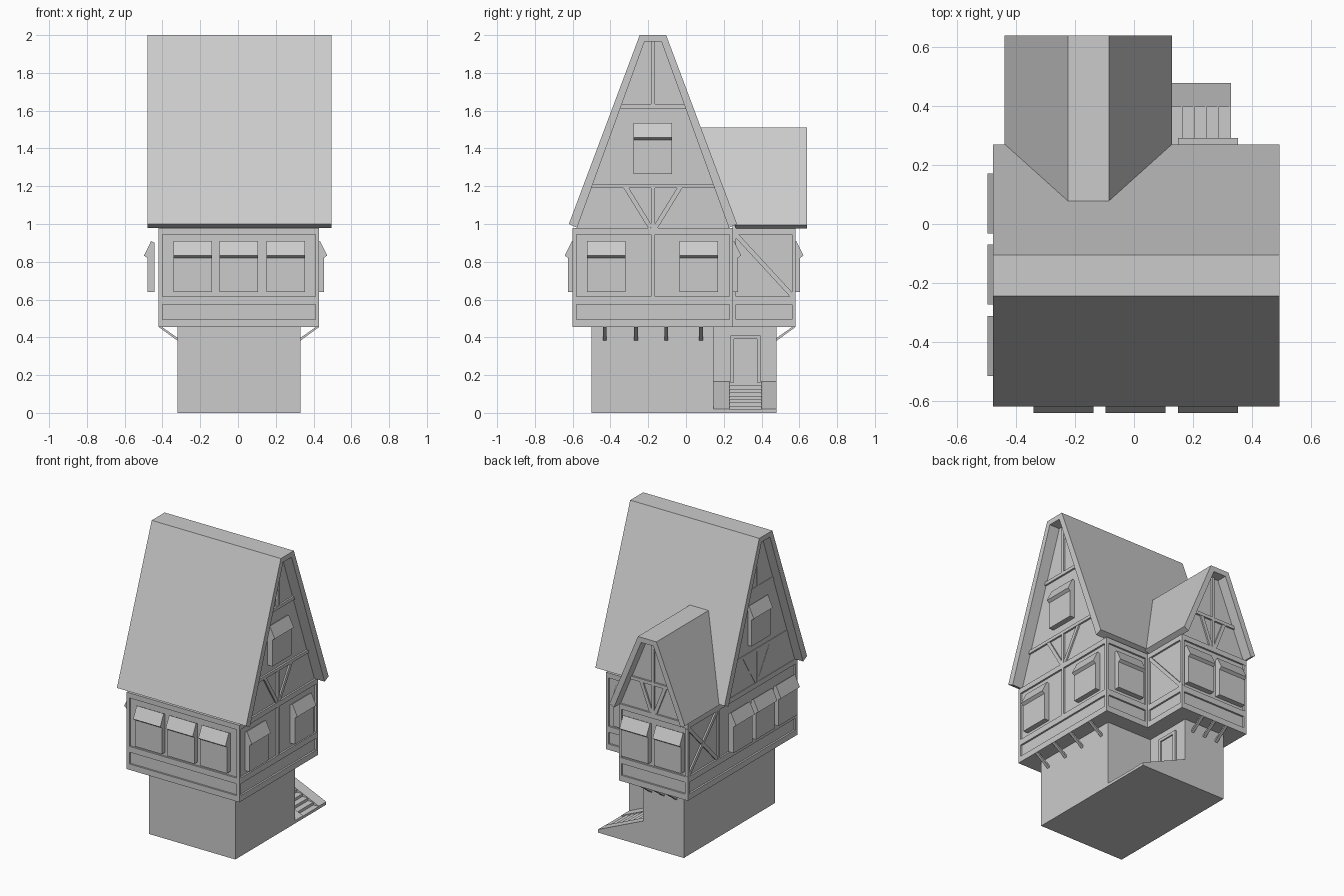
import bpy
import bmesh
from mathutils import Vector

if "Cube" in bpy.data.objects:
    bpy.data.objects.remove(bpy.data.objects["Cube"], do_unlink=True)


def prism(name, ring_a, ring_b):
    """Solid between two matching outlines."""
    bm = bmesh.new()
    a = [bm.verts.new(p) for p in ring_a]
    b = [bm.verts.new(p) for p in ring_b]
    bm.faces.new(a)
    bm.faces.new(b)
    for i in range(len(a)):
        j = (i + 1) % len(a)
        bm.faces.new((a[i], a[j], b[j], b[i]))
    bmesh.ops.recalc_face_normals(bm, faces=bm.faces)
    mesh = bpy.data.meshes.new(name)
    bm.to_mesh(mesh)
    bm.free()
    obj = bpy.data.objects.new(name, mesh)
    bpy.context.collection.objects.link(obj)
    return obj


def footprint(name, outline, z0, z1):
    return prism(name, [(x, y, z0) for x, y in outline], [(x, y, z1) for x, y in outline])


class Wall:
    """Upright plane: u runs along it, v is height, d is distance outward."""

    def __init__(self, axis, plane, sign, u0, u1):
        self.axis, self.plane, self.sign, self.u0, self.u1 = axis, plane, sign, u0, u1

    def at(self, u, v, d):
        n = self.plane + self.sign * d
        return (n, u, v) if self.axis == "x" else (u, n, v)

    def panel(self, name, outline, d0, d1):
        return prism(name, [self.at(u, v, d0) for u, v in outline],
                     [self.at(u, v, d1) for u, v in outline])

    def board(self, name, u0, u1, v0, v1, d0=-0.02, d1=0.0):
        return self.panel(name, [(u0, v0), (u1, v0), (u1, v1), (u0, v1)], d0, d1)

    def brace(self, name, p, q, width=0.024, d1=-0.002):
        p, q = Vector(p), Vector(q)
        side = (q - p).orthogonal().normalized() * width / 2
        return self.panel(name, [p + side, q + side, q - side, p - side], -0.02, d1)

    def window(self, u, z=0.64, gap=0.0, half=0.102):
        # box with a sloping hood
        profile = [(-0.015, 0), (0.024, 0), (0.024, 0.18), (0.042, 0.193),
                   (0.004, 0.27), (-0.015, 0.26)]
        prism("window", [self.at(u - half, z + v, d + gap) for d, v in profile],
              [self.at(u + half, z + v, d + gap) for d, v in profile])

    def frame(self):
        # three rails and two corner posts
        for v0, v1 in ((0.455, 0.495), (0.575, 0.615), (0.945, 0.98)):
            self.board("wall_rail", self.u0, self.u1, v0, v1)
        for u0, u1 in ((self.u0, self.u0 + 0.015), (self.u1 - 0.015, self.u1)):
            self.board("corner_post", u0, u1, 0.455, 0.98)

    def bracket(self, u, reach=0.1, half=0.01):
        line = [(-reach - 0.01, 0.375), (-reach - 0.01, 0.39), (-0.01, 0.46), (0, 0.455)]
        prism("bracket", [self.at(u - half, v, d) for d, v in line],
              [self.at(u + half, v, d) for d, v in line])


front = Wall("y", -0.60, -1, -0.42, 0.43)
right_wing_side = Wall("x", 0.43, 1, -0.60, 0.25)
back = Wall("y", 0.25, 1, 0.10, 0.43)
wing_side = Wall("x", 0.10, 1, 0.25, 0.58)
wing_back = Wall("y", 0.58, 1, -0.42, 0.10)
far_side = Wall("x", -0.42, -1, -0.60, 0.58)
MAIN_C, WING_C = -0.175, -0.155

# Ground floor and upper floor
footprint("ground_floor", [(-0.32, -0.5), (0.33, -0.5), (0.33, 0.145), (-0.01, 0.145),
                           (-0.01, 0.48), (-0.32, 0.48)], 0, 0.46)
IN = 0.012
footprint("upper_floor", [(-0.42 + IN, -0.60 + IN), (0.43 - IN, -0.60 + IN),
                          (0.43 - IN, 0.25 - IN), (0.10 - IN, 0.25 - IN),
                          (0.10 - IN, 0.58 - IN), (-0.42 + IN, 0.58 - IN)], 0.455, 0.98)

# Timber framing of the upper floor
for wall in (front, right_wing_side, back, wing_side, wing_back, far_side):
    wall.frame()
right_wing_side.board("middle_post", -0.185, -0.165, 0.6, 0.96)
far_side.board("middle_post", 0.235, 0.255, 0.6, 0.96)
wing_side.brace("diagonal_brace", (0.258, 0.95), (0.572, 0.61))
far_side.brace("diagonal_brace", (0.25, 0.95), (0.572, 0.61))
far_side.brace("diagonal_brace", (0.25, 0.61), (0.572, 0.95), d1=-0.004)

# Windows
for x in (-0.24, 0.005, 0.252):
    front.window(x)
for y in (-0.422, 0.068):
    right_wing_side.window(y)
for y in (-0.415, -0.172, 0.07):
    far_side.window(y, gap=0.036)
for x in (-0.285, -0.035):
    wing_back.window(x)
back.window(0.252)
for wall in (right_wing_side, far_side):
    wall.window(MAIN_C, z=1.265)

# Brackets under the overhang
for y in (-0.43, -0.265, -0.105, 0.08):
    right_wing_side.bracket(y)
    far_side.bracket(y)
for x in (-0.07, -0.165, -0.26):
    wing_back.bracket(x)


def mirrored(half_line, centre):
    """Closed outline from a half profile, left to right."""
    return [(centre - h, z) for h, z in half_line] + \
           [(centre + h, z) for h, z in reversed(half_line)]


def roof_outline(outer, inner, centre):
    shell = mirrored(outer, centre)
    lining = mirrored(inner, centre)
    return shell + lining[::-1]


# Main roof with its gable core
main_outer = [(0.445, 1.0), (0.07, 2.0)]
main_inner = [(0.402, 0.98), (0.045, 1.965)]
outline = roof_outline(main_outer, main_inner, MAIN_C)
prism("main_roof", [(-0.48, y, z) for y, z in outline], [(0.495, y, z) for y, z in outline])
core = mirrored(main_inner, MAIN_C)
prism("main_gable", [(-0.42 + IN / 3, y, z) for y, z in core],
      [(0.43 - IN, y, z) for y, z in core])

# Wing roof, cut to meet the main roof slope
wing_outer = [(0.285, 0.995), (0.07, 1.51)]
wing_inner = [(0.252, 0.975), (0.046, 1.475)]
outline = roof_outline(wing_outer, wing_inner, WING_C)
prism("wing_roof", [(x, 0.255 - (z - 1.0) * 0.375, z) for x, z in outline],
      [(x, 0.64, z) for x, z in outline])
core = mirrored(wing_inner, WING_C)
prism("wing_gable", [(x, 0.24 - (z - 1.0) * 0.375, z) for x, z in core],
      [(x, 0.58 - IN, z) for x, z in core])


def gable_timbers(wall, centre, inner, rails):
    (h0, z0), (h1, z1) = inner
    for z in rails:
        half = h0 + (h1 - h0) * (z - z0) / (z1 - z0)
        wall.board("gable_rail", centre - half, centre + half, z, z + 0.022)
    wall.board("king_post", centre - 0.01, centre + 0.01, rails[-1] + 0.01, z1)
    wall.board("low_post", centre - 0.01, centre + 0.01, z0, rails[0] + 0.01)
    spread = h0 * 0.36
    for s in (-1, 1):
        wall.brace("gable_brace", (centre + s * 0.012, z0), (centre + s * spread, rails[0] + 0.006))


gable_timbers(right_wing_side, MAIN_C, main_inner, (1.19, 1.612))
gable_timbers(far_side, MAIN_C, main_inner, (1.19, 1.612))
gable_timbers(wing_back, WING_C, wing_inner, (1.17,))

# Door with frame
porch = Wall("x", -0.01, 1, 0.145, 0.48)
porch.board("door_post", 0.235, 0.255, 0.16, 0.41, d1=0.012)
porch.board("door_post", 0.375, 0.395, 0.16, 0.41, d1=0.012)
porch.board("door_lintel", 0.255, 0.375, 0.39, 0.41, d1=0.012)
porch.board("door", 0.255, 0.375, 0.16, 0.39, d1=0.003)

# Steps between sloping cheeks
cheek = [(-0.02, 0), (0.33, 0), (0.33, 0.02), (0, 0.165), (-0.02, 0.165)]
for y0, y1 in ((0.14, 0.23), (0.40, 0.48)):
    prism("stair_cheek", [(x, y0, z) for x, z in cheek], [(x, y1, z) for x, z in cheek])
COUNT = 8
for i in range(COUNT):
    x1 = 0.33 - i * 0.041
    footprint("step", [(-0.02, 0.225), (x1, 0.225), (x1, 0.405), (-0.02, 0.405)],
              i * 0.018, (i + 1) * 0.018)
